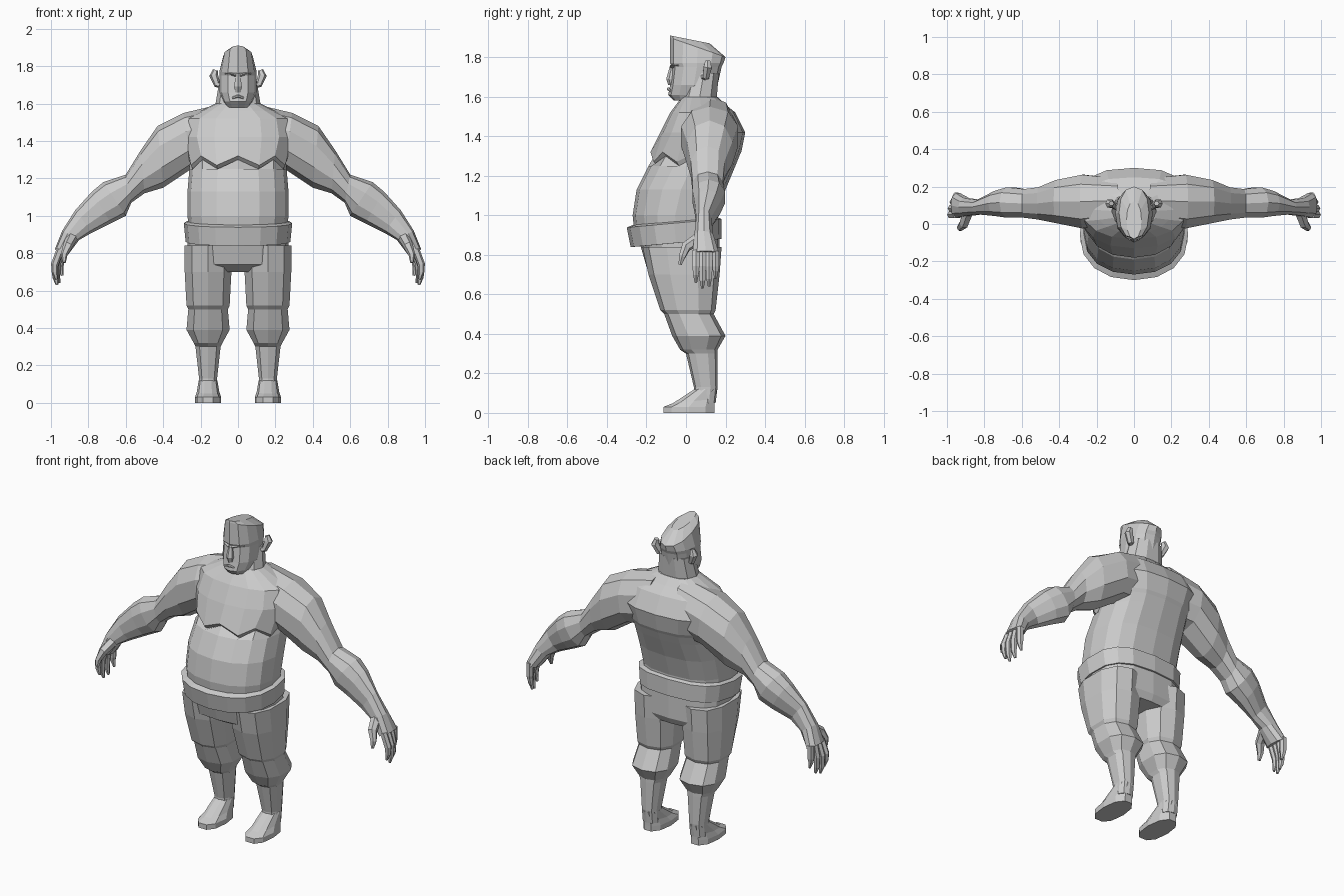
import bpy, bmesh, math
from mathutils import Vector

default_cube = bpy.data.objects.get("Cube")
if default_cube:
    bpy.data.objects.remove(default_cube)

GREY = (.6, .6, .6, 1)
clay = bpy.data.materials.new("plain_grey")
clay.use_nodes = True
clay.diffuse_color = GREY
clay.node_tree.nodes["Principled BSDF"].inputs["Base Color"].default_value = GREY


def power(value, exponent):
    return math.copysign(abs(value) ** exponent, value)


def ring(centre, across, along, sides, boxiness=.9, back_boxiness=.9, turn=0):
    """Closed section around centre, spanned by two half-axes."""
    points = []
    for step in range(sides):
        angle = math.tau * (step + turn) / sides
        c, s = math.cos(angle), math.sin(angle)
        exponent = back_boxiness if s > 0 else boxiness
        points.append(Vector(centre) + Vector(across) * power(c, exponent)
                      + Vector(along) * power(s, exponent))
    return points


def level(height, half_width, front, back, sides, x=0, tilt=0, **shape):
    """Horizontal section; tilt raises it towards the back."""
    middle, half_depth = (front + back) / 2, (back - front) / 2
    return ring((x, middle, height), (half_width, 0, 0),
                (0, half_depth, half_depth * tilt), sides, **shape)


def stack(rows, sides, **options):
    """Horizontal sections from rows of height, half width, front and back."""
    return [level(*row, sides, **options) for row in rows]


def loft(name, rings, mirrored=False):
    """Skin the sections, cap both ends, and optionally build the other side."""
    variants = {"left_": 1, "right_": -1} if mirrored else {"": 1}
    for prefix, side in variants.items():
        bm = bmesh.new()
        loops = [[bm.verts.new((p.x * side, p.y, p.z)) for p in section] for section in rings]
        for lower, upper in zip(loops, loops[1:]):
            for i in range(len(lower)):
                bm.faces.new((lower[i - 1], lower[i], upper[i], upper[i - 1]))
        bm.faces.new(loops[0])
        bm.faces.new(loops[-1])
        bmesh.ops.recalc_face_normals(bm, faces=bm.faces)
        mesh = bpy.data.meshes.new(prefix + name)
        bm.to_mesh(mesh)
        bm.free()
        mesh.materials.append(clay)
        part = bpy.data.objects.new(prefix + name, mesh)
        bpy.context.collection.objects.link(part)


def limb(name, points, radii, mirrored=True):
    """Tapered tube through the points."""
    path = [Vector(point) for point in points]
    rings = []
    for i, (point, radius) in enumerate(zip(path, radii)):
        following = path[min(i + 1, len(path) - 1)]
        direction = (following - path[max(i - 1, 0)]).normalized()
        across = direction.cross(Vector((0, 1, 0))).normalized()
        rings.append(ring(point, across * radius, direction.cross(across) * radius, 6))
    loft(name, rings, mirrored)


# Torso: waist, belly, chest fold, shoulders and collar
torso = stack((
    (.9, .26, -.26, .16), (1, .27, -.27, .16), (1.13, .27, -.25, .2),
    (1.25, .26, -.19, .25), (1.3, .26, -.16, .27), (1.32, .27, -.18, .28),
    (1.42, .3, -.13, .3), (1.52, .28, -.08, .25), (1.56, .2, -.05, .2),
    (1.6, .12, -.02, .16)), sides=16, back_boxiness=.75)

# The chest fold dips either side of the middle
for section in torso[4:6]:
    for i, point in enumerate(section):
        if point.y < 0:
            point.z -= .05 * abs(math.sin(math.tau * i / 4))
loft("torso", torso)

# Waistband overhanging the hips
loft("waistband", stack((
    (.86, .26, -.25, .16), (.86, .28, -.28, .18), (.96, .29, -.3, .18),
    (.97, .26, -.27, .16)), sides=16, tilt=.09, back_boxiness=.7))

# Hips
loft("hips", stack((
    (.7, .2, -.13, .15), (.74, .27, -.2, .17), (.88, .27, -.24, .17)),
    sides=16, boxiness=.8, back_boxiness=.7))

# Legs with breeches gathered below the knee
LEG_X = .16
loft("leg", stack((
    (.84, .13, -.22, .18), (.7, .13, -.19, .17), (.52, .12, -.13, .15),
    (.5, .11, -.11, .14), (.39, .12, -.07, .2), (.32, .08, -.03, .16),
    (.3, .07, 0, .16), (.13, .05, .04, .16), (.05, .05, .04, .15)),
    sides=10, x=LEG_X, boxiness=.8, back_boxiness=.8, turn=.5), mirrored=True)

# Feet: flat sole, low toe, sloping instep
sole = level(0, .07, -.12, .15, 10, x=LEG_X, boxiness=.8)
rim = [point + Vector((0, 0, .03)) for point in sole]
instep = level(.06, .06, -.07, .15, 10, x=LEG_X, tilt=.1)
ankle = level(.12, .05, .04, .16, 10, x=LEG_X)
loft("foot", [sole, rim, instep, ankle], mirrored=True)

# Arms: upper edge x and z, lower edge x and z, front and back of each section
arm = []
for upper_x, upper_z, lower_x, lower_z, front, back in (
        (.08, 1.6, .14, 1.26, 0, .25), (.29, 1.55, .25, 1.25, -.03, .27),
        (.43, 1.48, .4, 1.15, 0, .24), (.52, 1.35, .5, 1.12, .02, .2),
        (.6, 1.22, .57, 1.07, .03, .19), (.72, 1.18, .6, 1, .03, .2),
        (.78, 1.13, .68, .96, .04, .18), (.87, 1.03, .78, .91, .05, .13),
        (.94, .92, .85, .87, .04, .14), (.98, .82, .91, .79, .03, .17)):
    upper, lower = Vector((upper_x, 0, upper_z)), Vector((lower_x, 0, lower_z))
    centre = (upper + lower) / 2
    centre.y = (front + back) / 2
    arm.append(ring(centre, (upper - lower) / 2, (0, (back - front) / 2, 0), 10))
loft("arm", arm, mirrored=True)

# Fingers, evenly spaced from front to back, and thumb
fingers = {"index": .66, "middle": .63, "ring": .64, "little": .68}
for i, (name, tip) in enumerate(fingers.items()):
    y = .05 + i / 30
    x = .98 - i * i / 300
    limb(name + "_finger", [(.95, y, .82), (x, y, .74), (x, y, tip + .04), (x - .01, y, tip)],
         (.02, .02, .016, .007))
limb("thumb", [(.89, .06, .88), (.91, 0, .84), (.93, -.02, .79), (.93, -.03, .75)],
     (.03, .026, .018, .009))

# Neck
loft("neck", stack((
    (1.54, .15, -.03, .19), (1.6, .12, -.02, .16), (1.72, .1, .01, .17)), sides=10))

# Head, with a crown that slopes down to the back
head = stack((
    (1.58, .06, -.06, .09), (1.61, .08, -.09, .15), (1.66, .1, -.08, .16),
    (1.75, .1, -.07, .18), (1.77, .1, -.08, .19)), sides=12)
head.append(level(1.85, .08, -.08, .2, 12, tilt=-.35))
head.append(level(1.89, .04, -.08, .12, 12, tilt=-.2))
loft("head", head)
limb("ear", [(.09, .09, 1.7), (.11, .1, 1.7), (.13, .11, 1.75), (.12, .11, 1.78)],
     (.018, .018, .024, .014))

# Nose, brows and mouth
loft("nose", stack((
    (1.66, .016, -.09, -.04), (1.69, .024, -.1, -.04), (1.76, .012, -.08, -.04)),
    sides=6, turn=.5))
loft("brow", [ring(place, (0, .014, 0), (0, 0, .008), 4) for place in (
    (.01, -.07, 1.75), (.04, -.06, 1.76), (.07, -.03, 1.76))], mirrored=True)
limb("mouth", [(-.03, -.08, 1.63), (0, -.09, 1.64), (.03, -.08, 1.63)],
     (.006, .008, .006), mirrored=False)
